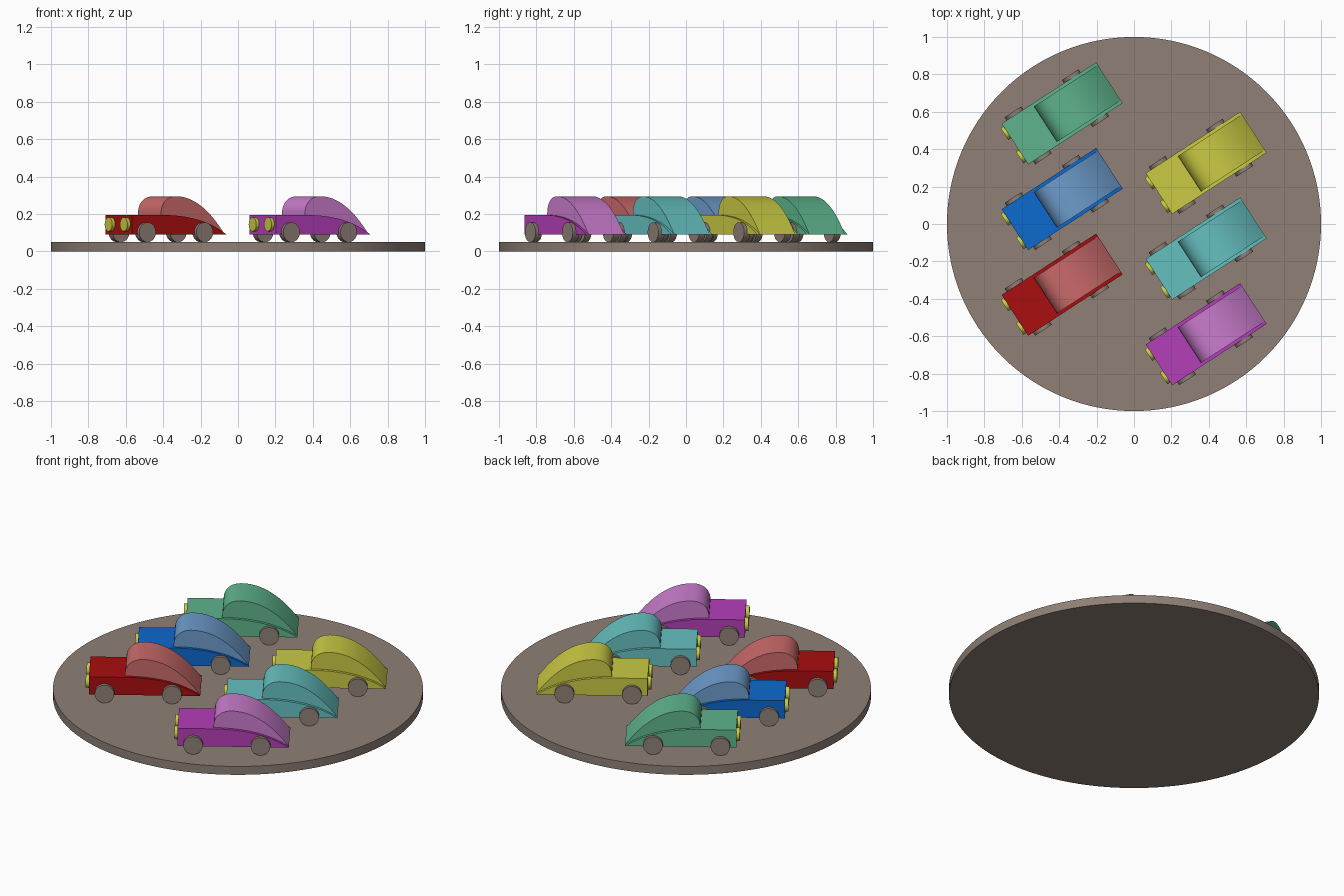
import bpy, bmesh, math
from mathutils import Matrix, Vector
from mathutils.geometry import interpolate_bezier

if "Cube" in bpy.data.objects:
    bpy.data.objects.remove(bpy.data.objects["Cube"])


def material(name, rgb):
    """Flat material from an sRGB colour given as 0-255 values."""
    lin = [((c / 255 + 0.055) / 1.055) ** 2.4 if c > 10 else c / 255 / 12.92 for c in rgb]
    mat = bpy.data.materials.new(name)
    mat.use_nodes = True
    mat.diffuse_color = (*lin, 1)
    mat.node_tree.nodes["Principled BSDF"].inputs["Base Color"].default_value = (*lin, 1)
    return mat


stone = material("warm grey", (143, 128, 118))
green = material("green", (94, 180, 140))
yellow = material("yellow", (202, 202, 68))
teal = material("teal", (102, 192, 192))
blue = material("blue", (12, 106, 206))
light_blue = material("light blue", (109, 156, 204))
red = material("red", (170, 14, 15))
light_red = material("light red", (202, 106, 106))
purple = material("purple", (180, 62, 184))
light_purple = material("light purple", (202, 124, 205))


def finish(name, bm, mat, place):
    """Turn a bmesh into a placed object, smooth except at sharp edges."""
    bmesh.ops.recalc_face_normals(bm, faces=bm.faces)
    mesh = bpy.data.meshes.new(name)
    bm.to_mesh(mesh)
    bm.free()
    mesh.materials.append(mat)
    obj = bpy.data.objects.new(name, mesh)
    bpy.context.collection.objects.link(obj)
    obj.matrix_world = place
    bpy.ops.object.select_all(action="DESELECT")
    obj.select_set(True)
    bpy.context.view_layer.objects.active = obj
    bpy.ops.object.shade_smooth_by_angle(angle=math.radians(35))
    return obj


def extrude_profile(name, profile, half_width, mat, place):
    """Solid from a side profile (length, height), centred across the width."""
    bm = bmesh.new()
    face = bm.faces.new([bm.verts.new((x, -half_width, z)) for x, z in profile])
    new = bmesh.ops.extrude_face_region(bm, geom=[face])["geom"]
    verts = [g for g in new if isinstance(g, bmesh.types.BMVert)]
    bmesh.ops.translate(bm, verts=verts, vec=(0, 2 * half_width, 0))
    return finish(name, bm, mat, place)


def disc(name, radius, depth, axis, centre, mat, place, segments=32):
    """Cylinder whose flat ends face along the axis."""
    bm = bmesh.new()
    turn = Vector((0, 0, 1)).rotation_difference(Vector(axis)).to_matrix().to_4x4()
    bmesh.ops.create_cone(bm, cap_ends=True, segments=segments, radius1=radius,
                          radius2=radius, depth=depth,
                          matrix=Matrix.Translation(centre) @ turn)
    return finish(name, bm, mat, place)


def curve(*points, steps=16):
    """Points along a cubic curve in the side plane."""
    return [(p.x, p.y) for p in
            interpolate_bezier(*[Vector((x, z, 0)) for x, z in points], steps)]


# Side profiles: the nose is at -x, both slope down to the tail
body_profile = [(-0.3, 0.09), (-0.3, 0.195)] + curve(
    (-0.1, 0.195), (0.06, 0.195), (0.2, 0.16), (0.302, 0.09))
cabin_profile = ([(-0.105, 0.12)]
                 + curve((-0.105, 0.205), (-0.105, 0.26), (-0.065, 0.295), (-0.01, 0.295), steps=12)
                 + curve((-0.01, 0.295), (0.11, 0.295), (0.21, 0.215), (0.3, 0.092), steps=20)[1:])


def car(name, x, y, paint, roof_paint):
    place = Matrix.Translation((x, y, 0)) @ Matrix.Rotation(math.radians(33), 4, "Z")
    extrude_profile(name + "_body", body_profile, 0.13, paint, place)
    extrude_profile(name + "_cabin", cabin_profile, 0.113, roof_paint, place)
    for side, v in (("left", -1), ("right", 1)):
        for end, u in (("front", -0.215), ("rear", 0.15)):
            disc(f"{name}_{end}_{side}_wheel", 0.053, 0.04, (0, 1, 0),
                 (u, v * 0.13, 0.103), stone, place)
        disc(f"{name}_{side}_headlight", 0.037, 0.03, (1, 0, 0),
             (-0.303, v * 0.075, 0.145), yellow, place)


# Round base
disc("round_base", 1, 0.05, (0, 0, 1), (0, 0, 0.025), stone, Matrix(), segments=128)

# Two staggered rows of cars
rows = (
    (-0.385, -0.325, (("red_car", red, light_red), ("blue_car", blue, light_blue),
                      ("green_car", green, green))),
    (0.385, -0.59, (("purple_car", purple, light_purple), ("teal_car", teal, teal),
                    ("yellow_car", yellow, yellow))),
)
for x, start, cars in rows:
    for i, (name, paint, roof_paint) in enumerate(cars):
        car(name, x, start + 0.458 * i, paint, roof_paint)
